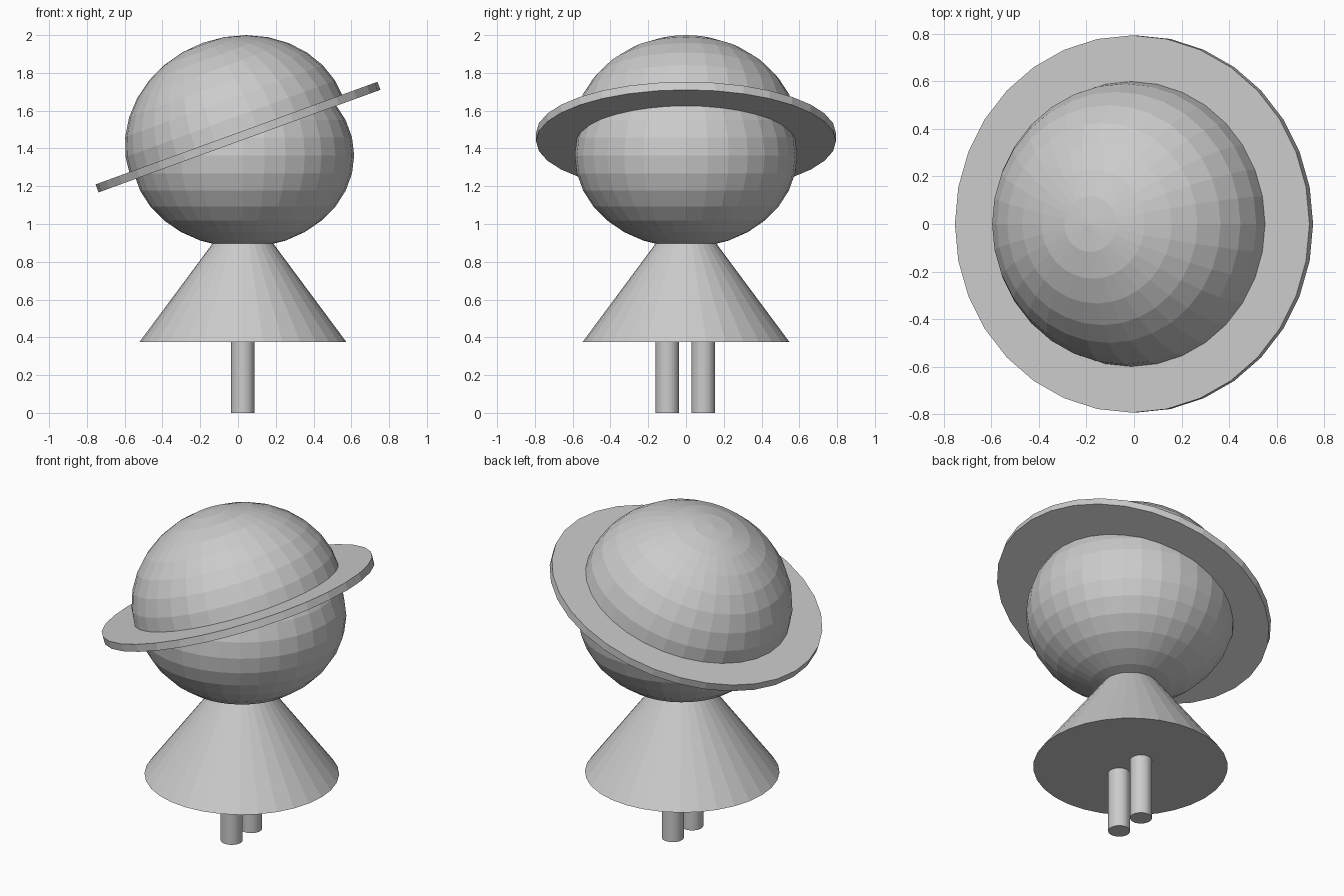
import bpy, bmesh
from math import radians
from mathutils import Matrix, Vector

if "Cube" in bpy.data.objects:
    bpy.data.objects.remove(bpy.data.objects["Cube"])

TILT = Matrix.Rotation(radians(-20), 4, 'Y')   # right side raised
CX = 0.026                                      # axis of body, cone and legs


def make(name, bm, loc, rot=Matrix()):
    mesh = bpy.data.meshes.new(name)
    bm.to_mesh(mesh)
    bm.free()
    obj = bpy.data.objects.new(name, mesh)
    obj.matrix_world = Matrix.Translation(loc) @ rot
    bpy.context.collection.objects.link(obj)
    return obj


def ellipsoid(name, radius, height, loc, rot=Matrix(), half=False):
    bm = bmesh.new()
    bmesh.ops.create_uvsphere(bm, u_segments=32, v_segments=16, radius=1)
    if half:
        low = [v for v in bm.verts if v.co.z < -0.01]
        bmesh.ops.delete(bm, geom=low, context='VERTS')
        bmesh.ops.holes_fill(bm, edges=[e for e in bm.edges if e.is_boundary], sides=0)
    bmesh.ops.scale(bm, vec=Vector((radius, radius, height)), verts=bm.verts)
    bmesh.ops.recalc_face_normals(bm, faces=bm.faces)
    return make(name, bm, loc, rot)


def cylinder(name, r1, r2, depth, loc, rot=Matrix()):
    bm = bmesh.new()
    bmesh.ops.create_cone(bm, cap_ends=True, segments=32,
                          radius1=r1, radius2=r2, depth=depth)
    bmesh.ops.remove_doubles(bm, verts=bm.verts, dist=1e-5)
    return make(name, bm, loc, rot)


# Head: upright flattened lower ball and tilted crown
ellipsoid("lower_head", 0.589, 0.488, (CX, 0, 1.363))
ellipsoid("crown", 0.602, 0.531, (-0.005, 0, 1.46), TILT, half=True)

# Tilted brim disc around the head
cylinder("brim", 0.794, 0.794, 0.045, (0, 0, 1.46), TILT)

# Conical skirt, its tip hidden inside the head
cylinder("skirt", 0.548, 0, 0.738, (CX, 0, 0.375 + 0.369))

# Two legs
for side, y in (("front", -0.099), ("back", 0.092)):
    cylinder(f"{side}_leg", 0.062, 0.062, 0.45, (CX, y, 0.225))
